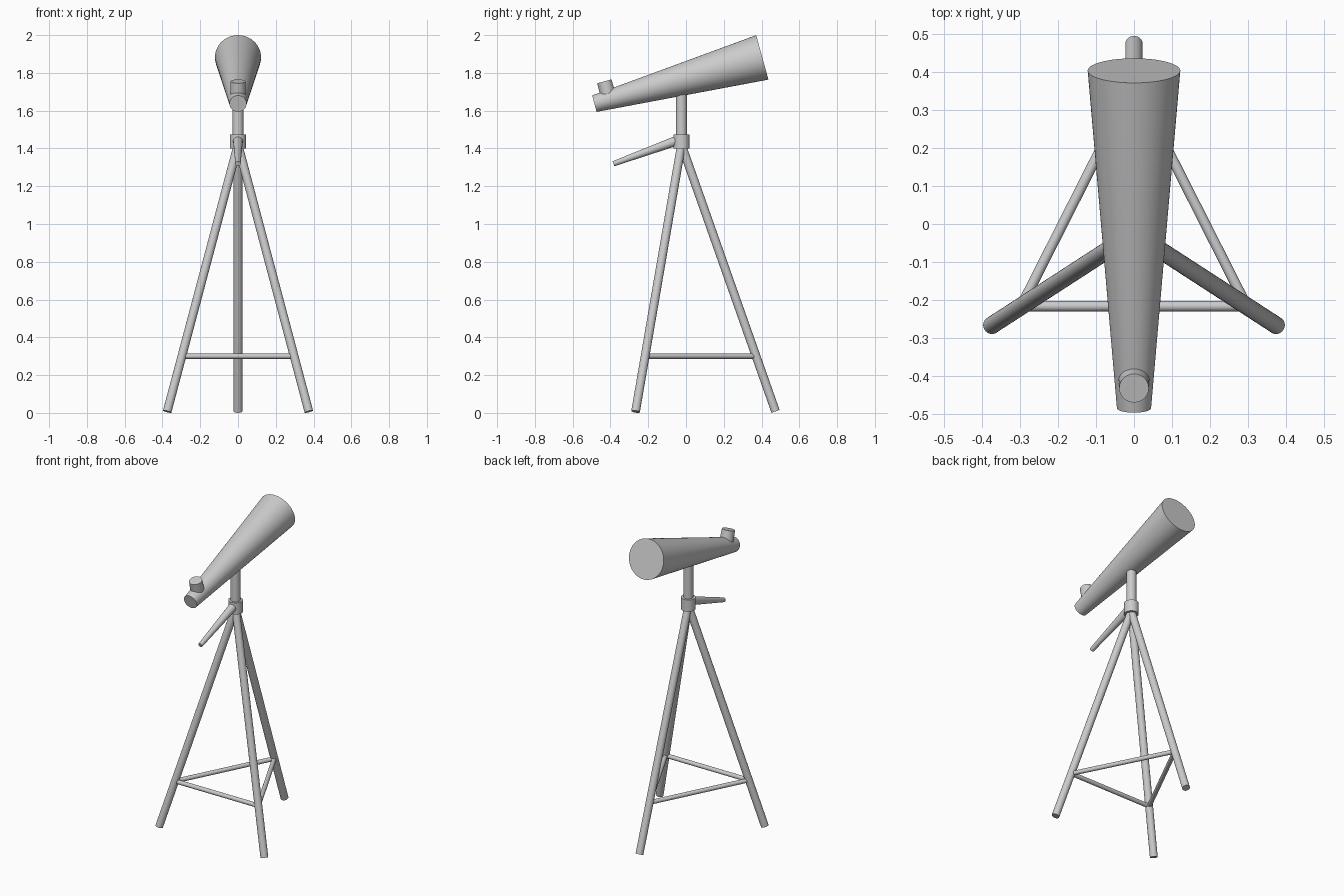
import bpy
from mathutils import Vector

if "Cube" in bpy.data.objects:
    bpy.data.objects.remove(bpy.data.objects["Cube"])


def rod(name, a, b, r1, r2=None, sides=32):
    """Capped round bar from a (radius r1) to b (radius r2)."""
    a, b = Vector(a), Vector(b)
    axis = b - a
    bpy.ops.mesh.primitive_cone_add(
        vertices=sides, radius1=r1, radius2=r1 if r2 is None else r2,
        depth=axis.length, location=(a + b) / 2,
        rotation=axis.to_track_quat('Z', 'Y').to_euler())
    ob = bpy.context.object
    ob.name = name
    bpy.ops.object.shade_smooth_by_angle()
    return ob


CY = -0.024  # y of the tripod axis

# Tapered optical tube
small, large = Vector((0, -0.485, 1.637)), Vector((0, 0.404, 1.882))
rod("telescope_tube", small, large, 0.045, 0.122, 64)

# Eyepiece standing square on the tube near its narrow end
d = (large - small).normalized()
up = Vector((0, -d.z, d.y))
base = small + d * 0.082
rod("eyepiece", base, base + up * 0.1, 0.042, 0.039)

# Mount column, collar and pan handle
rod("column", (0, CY, 1.40), (0, CY, 1.76), 0.029)
rod("collar", (0, CY, 1.40), (0, CY, 1.475), 0.043, sides=48)
rod("pan_handle", (0, CY, 1.45), (0, -0.384, 1.319), 0.027, 0.014)

# Tripod legs meeting inside the collar
top = Vector((0, CY, 1.42))
feet = {
    "front_left_leg": Vector((-0.375, -0.267, 0.007)),
    "front_right_leg": Vector((0.375, -0.267, 0.007)),
    "back_leg": Vector((0, 0.474, 0.008)),
}
for name, foot in feet.items():
    rod(name, foot, top, 0.023)

# Braces joining the legs in a triangle
joints = [f.lerp(top, (0.3 - f.z) / (top.z - f.z)) for f in feet.values()]
for i, name in enumerate(("front_brace", "right_brace", "left_brace")):
    rod(name, joints[i], joints[(i + 1) % 3], 0.0135, sides=24)
